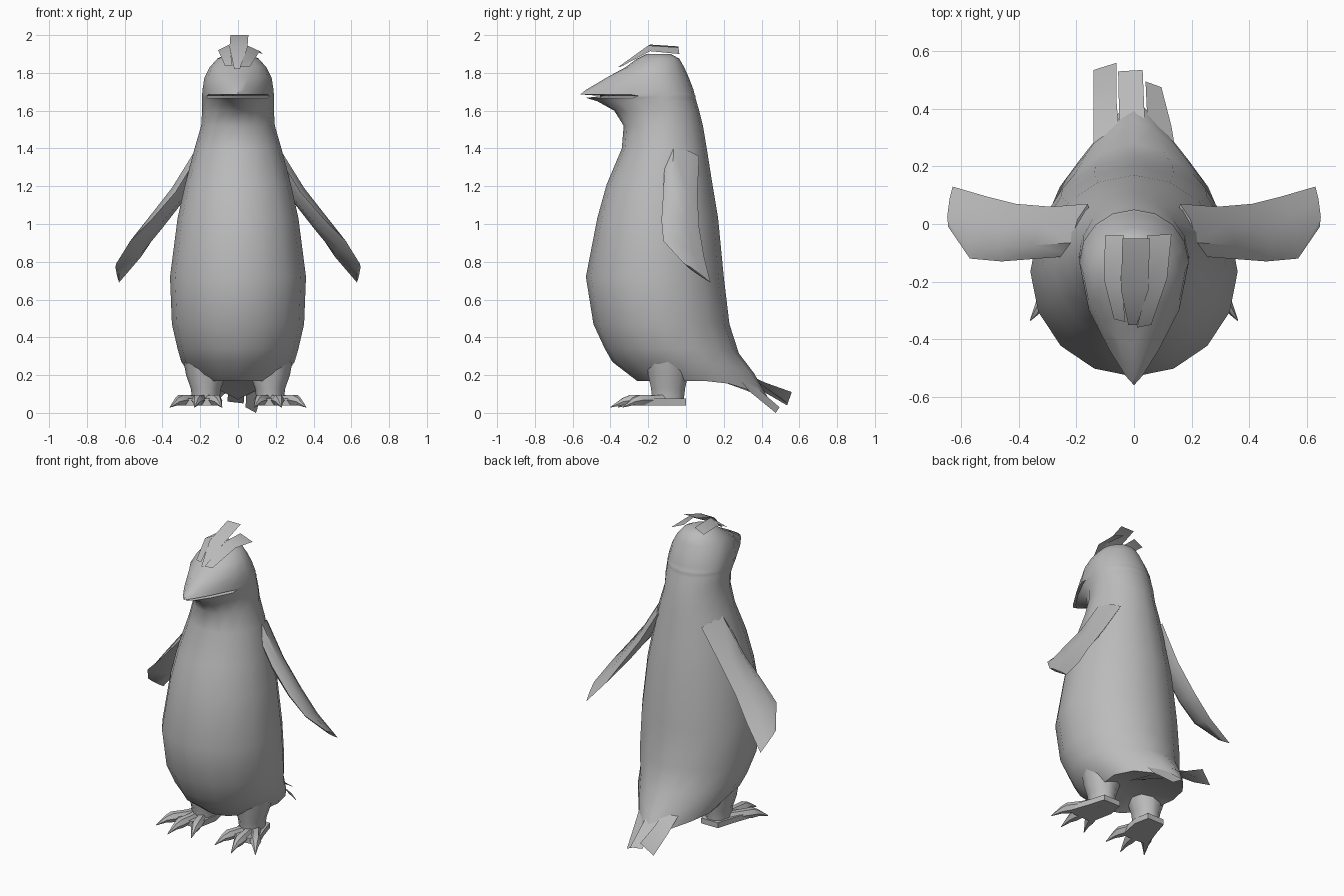
import bpy, bmesh, math
from mathutils import Vector

old = bpy.data.objects.get("Cube")
if old:
    bpy.data.objects.remove(old, do_unlink=True)

GREY = (0.5, 0.5, 0.5, 1.0)
plumage = bpy.data.materials.new("plain grey")
plumage.use_nodes = True
plumage.diffuse_color = GREY
plumage.node_tree.nodes["Principled BSDF"].inputs["Base Color"].default_value = GREY


def loft(name, rings, closed=True, angle=50):
    """Skin a run of equal-length rings; closed rings get end caps."""
    bm = bmesh.new()
    rows = [[bm.verts.new(p) for p in ring] for ring in rings]
    n = len(rows[0])
    for low, high in zip(rows, rows[1:]):
        for i in range(n if closed else n - 1):
            j = (i + 1) % n
            bm.faces.new((low[i], low[j], high[j], high[i]))
    if closed:
        bm.faces.new(rows[0][::-1])
        bm.faces.new(rows[-1])
        bmesh.ops.recalc_face_normals(bm, faces=bm.faces)
    mesh = bpy.data.meshes.new(name)
    bm.to_mesh(mesh)
    bm.free()
    mesh.materials.append(plumage)
    obj = bpy.data.objects.new(name, mesh)
    bpy.context.collection.objects.link(obj)
    bpy.ops.object.select_all(action='DESELECT')
    obj.select_set(True)
    bpy.context.view_layer.objects.active = obj
    bpy.ops.object.shade_smooth_by_angle(angle=math.radians(angle))
    return obj


def body_ring(z, width, front, back, centre=None, tail=0.0, sides=16):
    """Oval slice; deep fronts taper into a bill, tail slices taper and droop behind."""
    if centre is None:
        centre = (front + back) / 2
    bill = min(0.75, max(0.0, 3 * (centre - front - width))) if z > 1.5 else 0
    ring = []
    for i in range(sides):
        a = math.tau * i / sides
        c, s = math.cos(a), math.sin(a)
        pinch = bill if s < 0 else 0.8 * tail
        y = centre + s * ((back - centre) if s > 0 else (centre - front))
        droop = 0.1 * tail * max(s, 0) ** 2
        ring.append((width * c * (1 - pinch * s * s), y, z - droop))
    return ring


# Torso: height, half width, front, back
tail_rows = [(0.21, 0.08, -0.12, 0.10, 0), (0.17, 0.23, -0.26, 0.44, 1),
             (0.27, 0.30, -0.39, 0.36, 0.6), (0.34, 0.32, -0.43, 0.28, 0.25)]
torso_rows = [(0.47, 0.35, -0.49, 0.23), (0.72, 0.36, -0.53, 0.20),
              (1.03, 0.32, -0.47, 0.17), (1.21, 0.28, -0.42, 0.14),
              (1.40, 0.23, -0.34, 0.11), (1.52, 0.195, -0.33, 0.09)]
# Head with the split bill built into its front
head_rows = [(1.60, 0.19, -0.38, 0.07), (1.65, 0.19, -0.47, 0.055),
             (1.668, 0.19, -0.53, 0.05), (1.678, 0.19, -0.44, 0.05),
             (1.686, 0.19, -0.56, 0.045), (1.71, 0.188, -0.53, 0.04),
             (1.775, 0.178, -0.42, 0.015), (1.83, 0.15, -0.32, -0.01),
             (1.875, 0.11, -0.26, -0.035), (1.9, 0.06, -0.21, -0.08)]
rings = [body_ring(*r[:4], tail=r[4]) for r in tail_rows]
rings += [body_ring(*r) for r in torso_rows]
rings += [body_ring(*r, centre=max(r[3] - 0.18, (r[2] + r[3]) / 2)) for r in head_rows]
loft("body", rings)


def tube(name, sections, sides=8):
    """Horizontal limb: centre, half width, half height at each section."""
    pts = [Vector(s[0]) for s in sections]
    across = (pts[-1] - pts[0]).cross(Vector((0, 0, 1))).normalized()
    out = []
    for p, (_, w, h) in zip(pts, sections):
        out.append([p + across * w * math.cos(math.tau * i / sides)
                    + Vector((0, 0, h * math.sin(math.tau * i / sides)))
                    for i in range(sides)])
    return loft(name, out)


for side, label in ((1, "left"), (-1, "right")):
    # Flipper: leading edge, trailing edge, half thickness
    flipper = [((0.20, -0.11, 1.38), (0.16, 0.07, 1.36), 0.04),
               ((0.33, -0.12, 1.17), (0.29, 0.06, 1.15), 0.04),
               ((0.46, -0.13, 1.02), (0.41, 0.07, 0.98), 0.035),
               ((0.57, -0.12, 0.91), (0.51, 0.095, 0.83), 0.025),
               ((0.645, -0.01, 0.79), (0.63, 0.13, 0.69), 0.01)]
    out = []
    for lead, trail, t in flipper:
        lead, trail = Vector(lead), Vector(trail)
        n = Vector((0.75, 0, 0.65)) * t
        ring = [lead, lead.lerp(trail, 0.25) + n, lead.lerp(trail, 0.7) + n * 0.8,
                trail, lead.lerp(trail, 0.7) - n * 0.8, lead.lerp(trail, 0.25) - n]
        out.append([(p.x * side, p.y, p.z) for p in ring])
    loft(label + "_flipper", out)

    # Leg: height, half width, half depth
    out = []
    for z, w, d in ((0.34, 0.13, 0.13), (0.2, 0.105, 0.11), (0.13, 0.08, 0.095),
                    (0.09, 0.075, 0.09), (0.04, 0.07, 0.085)):
        out.append([(side * 0.17 + w * math.cos(math.tau * i / 10),
                     -0.095 + d * math.sin(math.tau * i / 10), z) for i in range(10)])
    loft(label + "_leg", out)

    # Webbed sole
    sole = [(0.11, 0), (0.23, 0), (0.26, -0.1), (0.31, -0.24),
            (0.23, -0.25), (0.12, -0.25), (0.09, -0.1)]
    loft(label + "_sole", [[(side * x, y, z) for x, y in sole] for z in (0.04, 0.075)])

    # Toes ending in pointed claws
    for toe, tip in (("outer", (0.36, -0.335)), ("middle", (0.23, -0.4)),
                     ("inner", (0.085, -0.36))):
        start = Vector((side * 0.18, -0.07, 0.07))
        end = Vector((side * tip[0], tip[1], 0.03))
        mid, knuckle, nail = (start.lerp(end, f) for f in (0.4, 0.68, 0.8))
        mid.z = knuckle.z = 0.067
        nail.z = 0.06
        tube(f"{label}_{toe}_toe", [(start, 0.04, 0.035), (mid, 0.03, 0.03),
                                    (knuckle, 0.034, 0.032), (nail, 0.02, 0.022),
                                    (end, 0.002, 0.002)], 6)

# Tail feathers: flat blades given as pairs of edge points
loft("right_tail_feather", [[(-0.14, 0.20, 0.26), (-0.05, 0.28, 0.22)],
                            [(-0.14, 0.38, 0.13), (-0.06, 0.42, 0.16)],
                            [(-0.14, 0.535, 0.04), (-0.06, 0.56, 0.11)]], False)
loft("middle_tail_feather", [[(-0.05, 0.30, 0.22), (0.04, 0.30, 0.22)],
                             [(-0.055, 0.53, 0.06), (0.03, 0.535, 0.05)]], False)
loft("left_tail_feather", [[(0.15, 0.22, 0.25), (0.05, 0.30, 0.22)],
                           [(0.13, 0.34, 0.11), (0.045, 0.39, 0.12)],
                           [(0.095, 0.475, 0), (0.04, 0.495, 0.03)]], False)

# Crest feathers sweeping back over the crown
loft("middle_crest_feather", [[(-0.02, -0.35, 1.82), (0.01, -0.35, 1.82)],
                              [(-0.045, -0.23, 1.935), (0.05, -0.23, 1.935)],
                              [(-0.04, -0.05, 2.0), (0.055, -0.05, 2.0)]], False)
loft("right_crest_feather", [[(-0.07, -0.33, 1.84), (-0.03, -0.34, 1.84)],
                             [(-0.105, -0.19, 1.92), (-0.045, -0.19, 1.95)],
                             [(-0.1, -0.04, 1.91), (-0.035, -0.04, 1.94)]], False)
loft("left_crest_feather", [[(0.01, -0.36, 1.83), (0.06, -0.35, 1.83)],
                            [(0.05, -0.2, 1.945), (0.115, -0.19, 1.915)],
                            [(0.045, -0.04, 1.935), (0.13, -0.035, 1.9)]], False)
